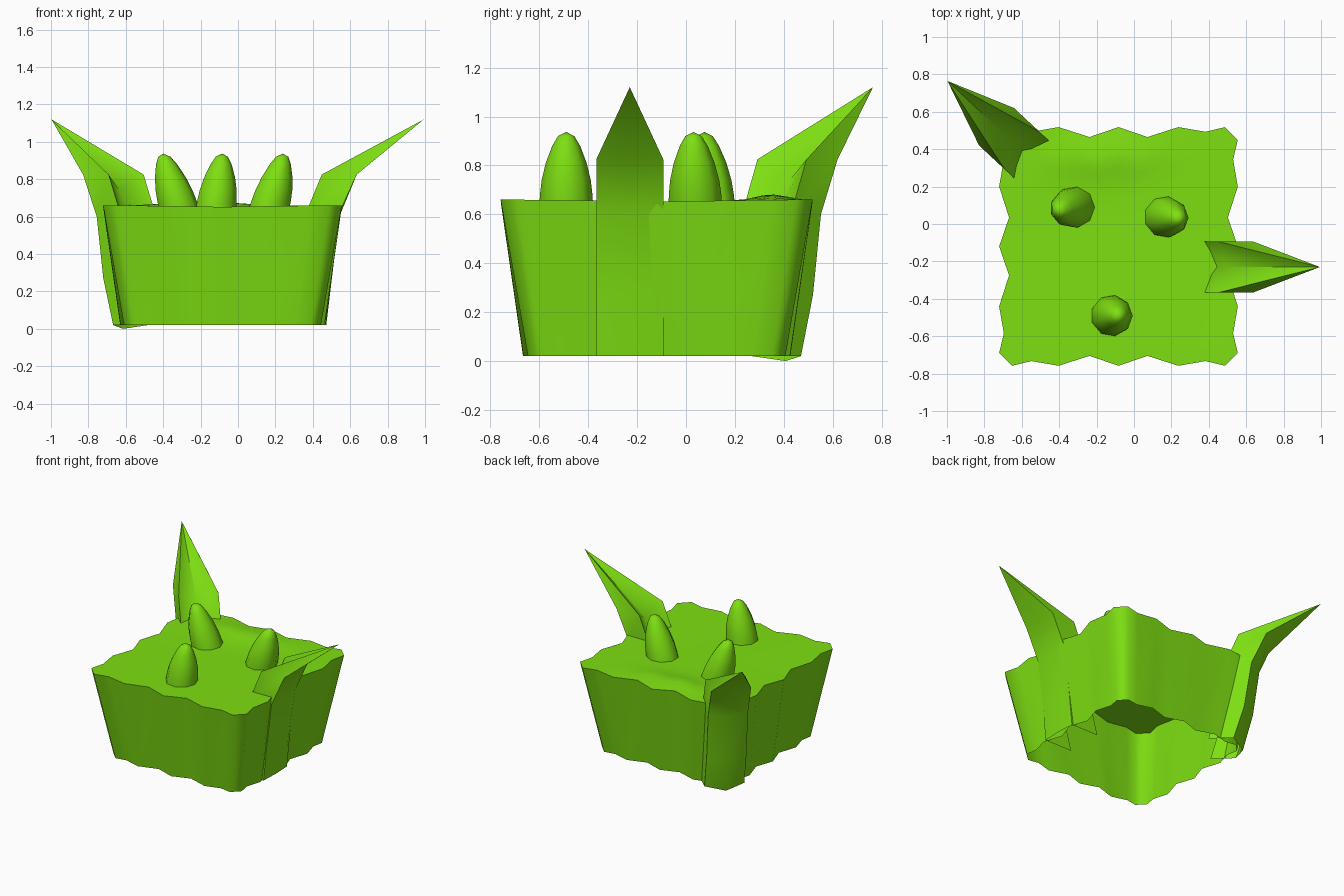
import bpy, bmesh, math
from mathutils import Vector

if "Cube" in bpy.data.objects:
    bpy.data.objects.remove(bpy.data.objects["Cube"])

green = bpy.data.materials.new("bright_green")
green.diffuse_color = (0.21, 0.74, 0.006, 1)
green.use_nodes = True
green.node_tree.nodes["Principled BSDF"].inputs["Base Color"].default_value = green.diffuse_color


def make(name, bm, angle):
    bmesh.ops.recalc_face_normals(bm, faces=bm.faces)
    me = bpy.data.meshes.new(name)
    bm.to_mesh(me)
    bm.free()
    me.materials.append(green)
    me.shade_smooth()
    me.set_sharp_from_angle(angle=math.radians(angle))
    ob = bpy.data.objects.new(name, me)
    bpy.context.collection.objects.link(ob)
    return ob


def bridge(bm, a, b):
    n = len(a)
    for i in range(n):
        j = (i + 1) % n
        bm.faces.new((a[i], a[j], b[j], b[i]))


# Wavy square block: open bottom, flared walls, slightly uneven top
CX, CY = -0.083, -0.12
side = [(-0.57, 0.638), (-0.465, 0.613), (-0.32, 0.638), (-0.155, 0.585), (0, 0.638),
        (0.155, 0.585), (0.32, 0.638), (0.465, 0.613), (0.57, 0.638)]
outline = []
for k in range(4):
    c, s = round(math.cos(k * math.pi / 2)), round(math.sin(k * math.pi / 2))
    outline += [(d * c - u * s, d * s + u * c) for u, d in side]


def top_z(x, y):
    bump = 0.028 * math.exp(-((x + 0.17) / 0.28) ** 2 - ((y - 0.35) / 0.1) ** 2)
    return 0.652 + 0.008 * min(1, (abs((x - CX) * (y - CY)) / 0.33)) + bump


def foot_scale(x, y):
    # corners tuck in a little more than the sides
    return 0.857 - 0.032 * min(1, max(0, (min(abs(x), abs(y)) - 0.3) / 0.25))


bm = bmesh.new()
lower = [bm.verts.new((CX + x * foot_scale(x, y), CY + y * foot_scale(x, y), 0.02))
         for x, y in outline]
ring = [bm.verts.new((CX + x, CY + y, top_z(CX + x, CY + y))) for x, y in outline]
bridge(bm, lower, ring)
for f in (0.9, 0.82, 0.74, 0.66, 0.58, 0.45, 0.25):
    nxt = [bm.verts.new((CX + x * f, CY + y * f, top_z(CX + x * f, CY + y * f)))
           for x, y in outline]
    bridge(bm, ring, nxt)
    ring = nxt
bm.faces.new(ring)
make("wavy_block", bm, 60)


# Leaning bullet-shaped spikes on the top
def spike(name, base, tip):
    n = 9
    bm = bmesh.new()
    prev = None
    for z, r in ((0.645, 0.111), (0.68, 0.109), (0.74, 0.102), (0.81, 0.085),
                 (0.88, 0.058), (0.92, 0.034)):
        t = (z - 0.65) / 0.29
        x, y = (base[i] + (tip[i] - base[i]) * t for i in (0, 1))
        cur = [bm.verts.new((x + r * math.cos(math.tau * i / n),
                             y + r * math.sin(math.tau * i / n), z)) for i in range(n)]
        if prev:
            bridge(bm, prev, cur)
        prev = cur
    top = bm.verts.new((tip[0], tip[1], 0.937))
    for i in range(n):
        bm.faces.new((prev[i], prev[(i + 1) % n], top))
    make(name, bm, 60)


spike("spike_left", (-0.32, 0.09), (-0.40, 0.075))
spike("spike_front", (-0.12, -0.49), (-0.085, -0.49))
spike("spike_right", (0.165, 0.038), (0.24, 0.03))


# Pointed leaves: channel-shaped stem, closed with a soft groove above the block
def leaf(name, shoulder, degrees, offsets, bows, dip):
    a = math.radians(degrees)
    out = Vector((math.cos(a), math.sin(a), 0))
    across = Vector((-math.sin(a), math.cos(a), 0))
    origin = Vector((shoulder[0], shoulder[1], 0))
    h = 0.137
    bm = bmesh.new()

    def vert(w, s, z):
        return bm.verts.new(origin + across * w + out * s + Vector((0, 0, z)))

    # levels: height and inner edge, from foot to shoulder
    levels = ((0.02, -0.39), (0.27, -0.325), (0.6, -0.28), (0.825, -0.187))
    rows = []
    for (z, inner), s, bow in zip(levels, offsets, bows):
        drop = 0 if rows else dip
        rows.append([vert(-h, inner, z), vert(-h, s, z), vert(0, s + bow, z - drop),
                     vert(h, s, z), vert(h, inner, z)])
    for lo, hi in zip(rows, rows[1:]):
        for i in range(4):
            bm.faces.new((lo[i], lo[i + 1], hi[i + 1], hi[i]))
    lo, hi = rows[2], rows[3]
    g_lo, g_hi = vert(0, -0.23, 0.59), vert(0, -0.135, 0.745)
    bm.faces.new((lo[4], g_lo, g_hi, hi[4]))
    bm.faces.new((g_lo, lo[0], hi[0], g_hi))
    tip = vert(0, 0.359, 1.12)
    loop = hi + [g_hi]
    for i in range(6):
        bm.faces.new((loop[i], loop[(i + 1) % 6], tip))
    make(name, bm, 62)


leaf("leaf_right", (0.635, -0.23), 0,
     (-0.168, -0.143, -0.103, 0), (0.005, 0.01, 0.01, 0), 0)
leaf("leaf_back_left", (-0.735, 0.52), 137,
     (-0.22, -0.148, -0.1, 0), (0.055, 0.05, 0.045, 0), 0.02)
